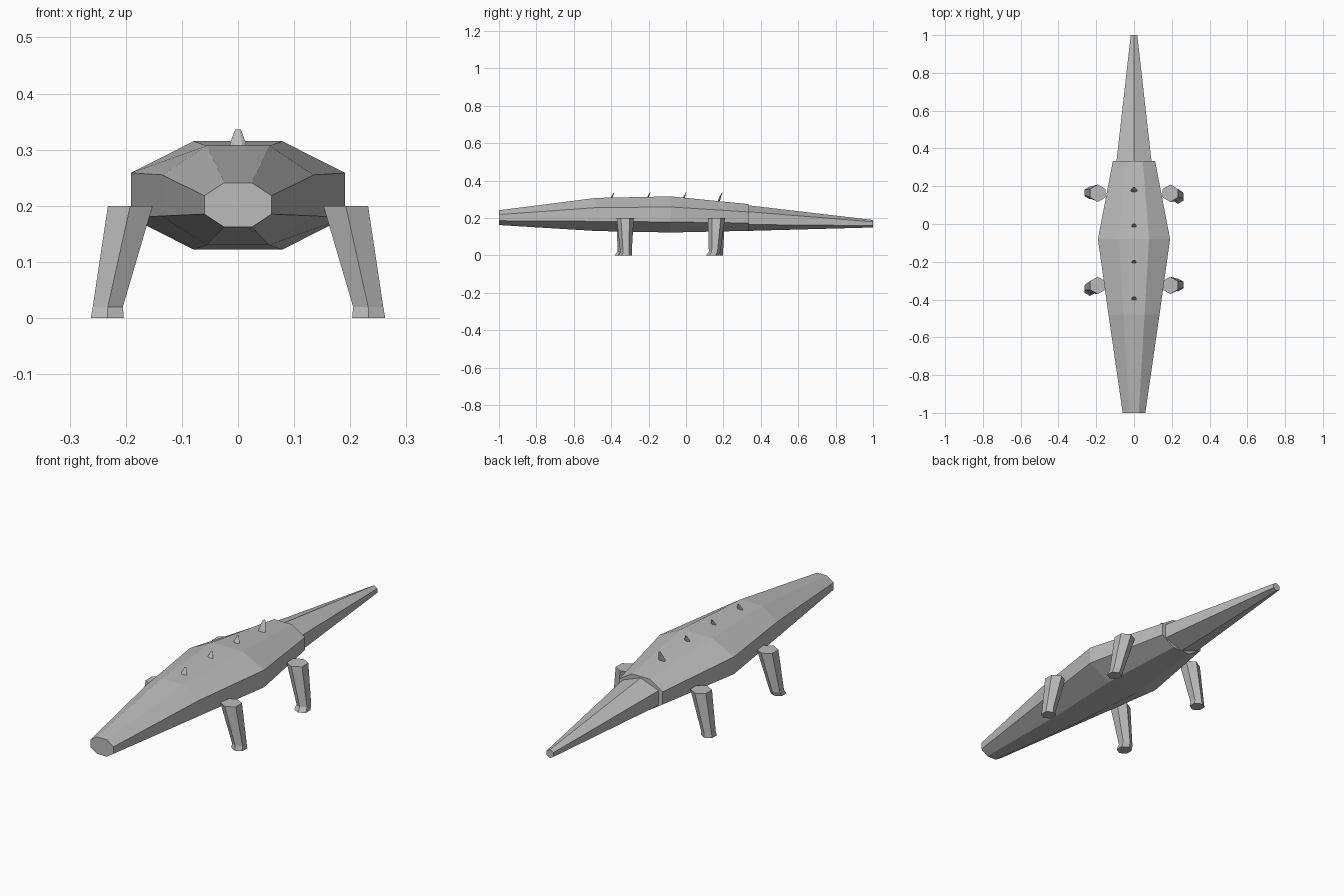
import bpy, bmesh, math

if "Cube" in bpy.data.objects:
    bpy.data.objects.remove(bpy.data.objects["Cube"], do_unlink=True)

grey = bpy.data.materials.new("plain grey")
grey.use_nodes = True
colour = (0.5, 0.5, 0.5, 1)
grey.diffuse_color = colour
grey.node_tree.nodes["Principled BSDF"].inputs["Base Color"].default_value = colour


def ring(sides, centre, u, v, axis, turn):
    """Polygon with radii u and v, lying across the given axis."""
    x, y, z = centre
    points = []
    for i in range(sides):
        a = turn + math.tau * i / sides
        p, q = u * math.cos(a), v * math.sin(a)
        points.append((x + p, y, z + q) if axis == "y" else (x + p, y + q, z))
    return points


def loft(name, rings):
    bm = bmesh.new()
    loops = [[bm.verts.new(p) for p in r] for r in rings]
    n = len(loops[0])
    for a, b in zip(loops, loops[1:]):
        for i in range(n):
            j = (i + 1) % n
            bm.faces.new((a[i], a[j], b[j], b[i]))
    bm.faces.new(loops[0])
    bm.faces.new(loops[-1])
    bmesh.ops.recalc_face_normals(bm, faces=bm.faces)
    mesh = bpy.data.meshes.new(name)
    bm.to_mesh(mesh)
    bm.free()
    mesh.materials.append(grey)
    obj = bpy.data.objects.new(name, mesh)
    bpy.context.collection.objects.link(obj)
    return obj


# Body: octagonal sections as (y, half width, bottom, top)
k = 1 / math.cos(math.pi / 8)
body = [(-1, 0.06, 0.162, 0.241), (-0.48, 0.135, 0.13, 0.307),
        (-0.08, 0.191, 0.122, 0.315), (0.333, 0.112, 0.131, 0.274)]
loft("body", [ring(8, (0, y, (lo + hi) / 2), w * k, (hi - lo) / 2 * k, "y", math.pi / 8)
              for y, w, lo, hi in body])

# Tail: tapering hexagon with a ridge along the top
tail = [(0.31, 0.11, 0.2, 0.07), (1, 0.02, 0.169, 0.02)]
loft("tail", [ring(6, (0, y, z), u, v, "y", math.pi / 6) for y, u, z, v in tail])

# Legs: splayed hexagonal columns with a small foot, stepping in diagonal pairs
for place, y in (("front", -0.325), ("rear", 0.163)):
    for side, s in (("left", 1), ("right", -1)):
        forward = (place == "rear") == (s == 1)
        ankle, foot = (-0.01, -0.022) if forward else (0.004, 0.002)
        sections = [(0.192, 0, 0.2, 0.046), (0.232, ankle, 0.02, 0.031),
                    (0.233, foot, 0, 0.034)]
        loft(f"{place}_{side}_leg",
             [ring(6, (s * x, y + dy, z), r, r, "z", math.pi / 6)
              for x, dy, z, r in sections])

# Back spikes: thin blades leaning to the rear
for i in range(4):
    y = -0.395 + 0.193 * i
    loft(f"back_spike_{i + 1}",
         [ring(6, (0, y - 0.012, 0.28), 0.021, 0.008, "z", 0),
          ring(6, (0, y, 0.315), 0.013, 0.005, "z", 0),
          ring(6, (0, y + 0.01, 0.336), 0.005, 0.002, "z", 0)])
